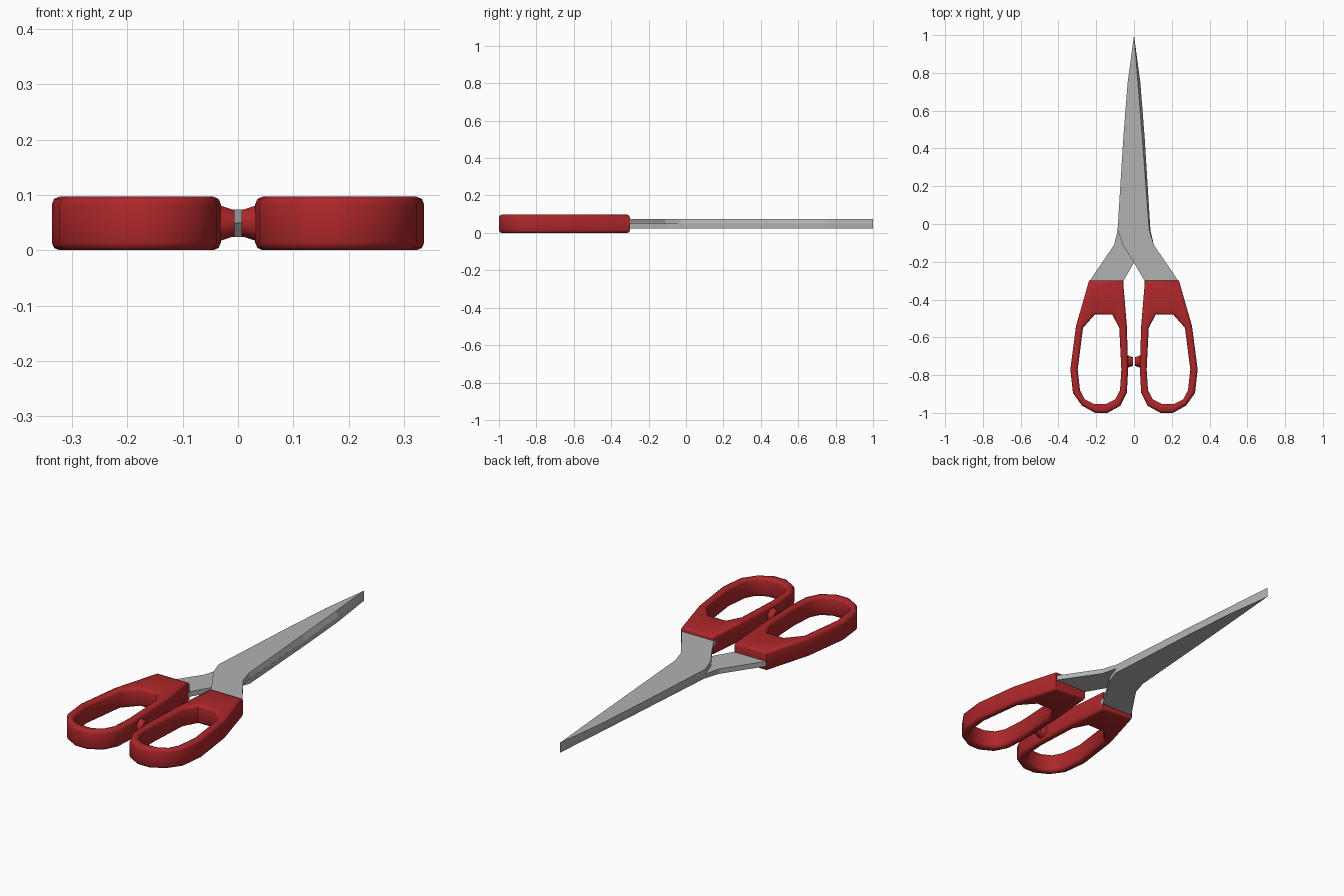
import bpy, bmesh, math
from mathutils import Matrix

if "Cube" in bpy.data.objects:
    bpy.data.objects.remove(bpy.data.objects["Cube"])

def material(name, rgb):
    m = bpy.data.materials.new(name)
    m.diffuse_color = (*rgb, 1)
    m.use_nodes = True
    m.node_tree.nodes["Principled BSDF"].inputs["Base Color"].default_value = m.diffuse_color
    return m

STEEL = material("grey steel", (0.43, 0.45, 0.44))
RED = material("red plastic", (0.42, 0.02, 0.023))
MID = 0.049  # plane where the two blades meet

def make(name, bm, mat, smooth=None):
    bmesh.ops.recalc_face_normals(bm, faces=bm.faces)
    me = bpy.data.meshes.new(name)
    bm.to_mesh(me)
    bm.free()
    me.materials.append(mat)
    ob = bpy.data.objects.new(name, me)
    bpy.context.collection.objects.link(ob)
    if smooth:
        bpy.ops.object.select_all(action='DESELECT')
        ob.select_set(True)
        bpy.context.view_layer.objects.active = ob
        bpy.ops.object.shade_smooth_by_angle(angle=math.radians(smooth))
    return ob

# Blades: outline at the meeting plane, with the cutting edge ground back on the outer face
body = [(0, 1), (-.034, .745), (-.057, .45), (-.085, 0), (-.087, -.03), (-.06, -.11),
        (0, -.205), (.055, -.30), (.06, -.34), (.22, -.34), (.234, -.30), (.105, -.11)]
edge_inner = [(.086, -.03), (.057, .45), (.034, .745)]
edge_outer = [(.08, -.03), (.044, .45), (.021, .745)]

def blade(name, s):
    bm = bmesh.new()
    a = [bm.verts.new((s * x, y, MID)) for x, y in body + edge_inner]
    b = [bm.verts.new((s * x, y, MID + s * .025)) for x, y in body + edge_outer]
    bm.faces.new(a)
    bm.faces.new(b)
    for i in range(len(a)):
        j = (i + 1) % len(a)
        bm.faces.new((a[i], a[j], b[j], b[i]))
    make(name, bm, STEEL)

blade("upper_blade", 1)
blade("lower_blade", -1)

# Handles: matching outer and finger-hole loops, extruded and rounded along the rims
outer = [(.058, -.30), (.238, -.30), (.307, -.54), (.337, -.77), (.323, -.895), (.275, -.962),
         (.206, -1), (.14, -1), (.072, -.962), (.038, -.895), (.031, -.77), (.038, -.54)]
hole = [(.115, -.48), (.208, -.48), (.27, -.55), (.298, -.77), (.286, -.88), (.262, -.927),
        (.215, -.952), (.145, -.952), (.098, -.927), (.074, -.88), (.067, -.77), (.078, -.55)]

def handle(side, s):
    H, n = .097, len(outer)
    bm = bmesh.new()
    ob_, ot, hb, ht = [[bm.verts.new((s * x, y, z)) for x, y in loop]
                       for loop, z in ((outer, 0), (outer, H), (hole, 0), (hole, H))]
    for i in range(n):
        j = (i + 1) % n
        for p, q in ((ob_, ot), (ot, ht), (ht, hb), (hb, ob_)):
            bm.faces.new((p[i], p[j], q[j], q[i]))
    bmesh.ops.recalc_face_normals(bm, faces=bm.faces)
    bm.normal_update()
    rims = [e for e in bm.edges if abs(e.verts[0].co.z - e.verts[1].co.z) < 1e-6
            and any(abs(f.normal.z) < .5 for f in e.link_faces)]
    bmesh.ops.bevel(bm, geom=rims, offset=.014, segments=2, profile=.5, affect='EDGES')
    make(side + "_handle", bm, RED, 50)

    # Stop bumper facing the other handle
    bm = bmesh.new()
    bmesh.ops.create_cone(bm, cap_ends=True, segments=8, radius1=.038, radius2=.025, depth=.035,
                          matrix=Matrix.Translation((s * .0235, -.728, MID))
                          @ Matrix.Rotation(-s * math.pi / 2, 4, 'Y')
                          @ Matrix.Rotation(math.pi / 8, 4, 'Z'))
    make(side + "_bumper", bm, RED, 50)

handle("right", 1)
handle("left", -1)
